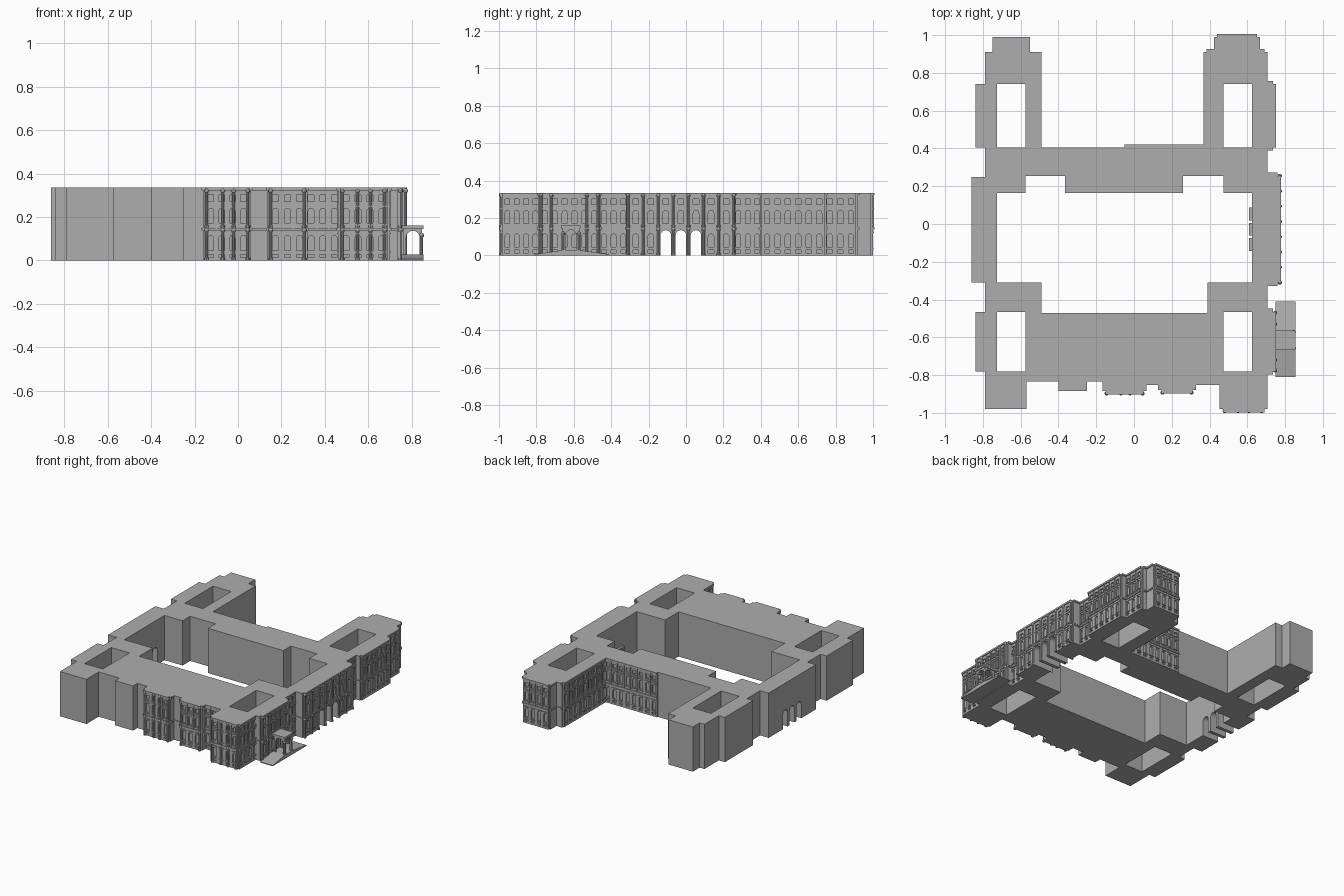
import bpy, bmesh, math
from mathutils import Vector
from mathutils.geometry import tessellate_polygon

if "Cube" in bpy.data.objects:
    bpy.data.objects.remove(bpy.data.objects["Cube"])

H = 0.335
X, Y, Z = Vector((1, 0, 0)), Vector((0, 1, 0)), Vector((0, 0, 1))
O = Vector((0, 0, 0))

stone = bpy.data.materials.new("grey_stone")
stone.diffuse_color = (0.42, 0.42, 0.42, 1)
stone.use_nodes = True
stone.node_tree.nodes["Principled BSDF"].inputs["Base Color"].default_value = stone.diffuse_color


def prism(bm, loops, o, u, v, n, d0, d1):
    """Extrude 2D loops (first is the outline, others are holes) along n."""
    flat = [o + u * a + v * b for lp in loops for a, b in lp]
    tris = tessellate_polygon([[Vector((a, b, 0)) for a, b in lp] for lp in loops])
    lo = [bm.verts.new(p + n * d0) for p in flat]
    hi = [bm.verts.new(p + n * d1) for p in flat]
    new = []
    for t in tris:
        new.append(bm.faces.new([lo[i] for i in t]))
        new.append(bm.faces.new([hi[i] for i in reversed(t)]))
    k = 0
    for lp in loops:
        m = len(lp)
        for i in range(m):
            a, b = k + i, k + (i + 1) % m
            new.append(bm.faces.new((lo[a], lo[b], hi[b], hi[a])))
        k += m
    bmesh.ops.recalc_face_normals(bm, faces=new)


def rect(u0, u1, v0, v1):
    return [(u0, v0), (u1, v0), (u1, v1), (u0, v1)]


def arch(c, w, z0, top, n=8):
    r = w / 2
    arc = [(c - r * math.cos(math.pi * i / n), top - r + r * math.sin(math.pi * i / n))
           for i in range(n + 1)]
    return [(c - r, z0)] + arc + [(c + r, z0)]


def finish(bm, name, smooth=False):
    me = bpy.data.meshes.new(name)
    bm.to_mesh(me)
    bm.free()
    me.materials.append(stone)
    ob = bpy.data.objects.new(name, me)
    bpy.context.collection.objects.link(ob)
    if smooth:
        bpy.ops.object.select_all(action='DESELECT')
        ob.select_set(True)
        bpy.context.view_layer.objects.active = ob
        bpy.ops.object.shade_smooth_by_angle()
    return ob


# Plan outline, counter-clockwise; the decorated stretch comes first
decorated = [(-.15, -.835), (-.15, -.885), (.05, -.885), (.05, -.835), (.145, -.835),
             (.145, -.88), (.31, -.88), (.31, -.835), (.47, -.835), (.47, -.98),
             (.69, -.98), (.69, -.78), (.735, -.78), (.735, -.465), (.69, -.465),
             (.69, -.31), (.76, -.31), (.76, .255), (.69, .255), (.69, .405),
             (.735, .405), (.735, .74), (.69, .74), (.69, .91), (.65, .91), (.65, .99),
             (.44, .99), (.44, .91), (.385, .91), (.385, .405), (-.05, .405)]
plain = [(-.49, .405), (-.49, .91), (-.55, .91), (-.55, .99), (-.75, .99), (-.75, .91),
         (-.79, .91), (-.79, .74), (-.84, .74), (-.84, .405), (-.79, .405), (-.79, .25),
         (-.86, .25), (-.86, -.31), (-.79, -.31), (-.79, -.465), (-.84, -.465),
         (-.84, -.78), (-.79, -.78), (-.79, -.98), (-.57, -.98), (-.57, -.835),
         (-.4, -.835), (-.4, -.885), (-.25, -.885), (-.25, -.835)]
court = [(-.725, -.31), (-.49, -.31), (-.49, -.47), (.39, -.47), (.39, -.31), (.625, -.31),
         (.625, .165), (.475, .165), (.475, .255), (.26, .255), (.26, .165), (-.365, .165),
         (-.365, .255), (-.575, .255), (-.575, .165), (-.725, .165)]
light_wells = [rect(x, x + .15, y0, y1) for x in (-.725, .475)
               for y0, y1 in ((.405, .74), (-.78, -.465))]

# Main building mass
bm = bmesh.new()
prism(bm, [decorated + plain, court] + light_wells, O, X, Y, Z, 0, H)
mass = finish(bm, "building_mass")

# Three arched passages cut through both side wings
gates = [-.0275 + k * .0807 for k in (-1, 0, 1)]
bm = bmesh.new()
for y in gates:
    prism(bm, [arch(y, .056, -.1, .135, 10)], O, Y, Z, X, -1, 1)
cutter = finish(bm, "passage_cutter")
cutter.hide_render = True
mod = mass.modifiers.new("passages", 'BOOLEAN')
mod.operation, mod.solver, mod.object = 'DIFFERENCE', 'EXACT', cutter
bpy.context.view_layer.objects.active = mass
bpy.ops.object.modifier_apply(modifier=mod.name)
bpy.data.objects.remove(cutter)

# Arched surrounds of the passages on the courtyard side
bm = bmesh.new()
for y in gates:
    prism(bm, [[(y - .034, 0)] + arch(y, .056, 0, .135, 10)
               + [(y + .034, 0), (y + .034, .145), (y - .034, .145)]], O, Y, Z, X, .61, .626)
finish(bm, "courtyard_arch_surrounds")


def facade(p, q, idx):
    """Thin wall skin with window openings, courses, sills and hoods."""
    o = Vector((*p, 0))
    d = Vector((*q, 0)) - o
    L, u = d.length, d.normalized()
    n = u.cross(Z)
    central = p == (.76, -.31)
    count = 7 if central else (round(L / .055) if L > .1 else 0)
    pitch = L / max(count, 1)
    w = min(.03, pitch * .5)
    bm = bmesh.new()
    outline, holes, trims = [(0, 0)], [], []
    for k in range(count):
        c = (k + .5) * pitch
        if central and 2 <= k <= 4:
            outline += arch(c, .056, 0, .135, 10)
        else:
            holes += [rect(c - w / 2, c + w / 2, .014, .028), arch(c, w, .045, .115)]
            trims += [rect(c - w * .75, c + w * .75, .121, .127),
                      rect(c - w * .7, c + w * .7, .036, .041)]
        holes += [arch(c, w, .172, .24), rect(c - w / 2, c + w / 2, .272, .302)]
        trims += [rect(c - w * .75, c + w * .75, .247, .254),
                  rect(c - w * .7, c + w * .7, .162, .168),
                  rect(c - w * .6, c + w * .6, .264, .268)]
        if k:
            trims.append(rect(k * pitch - .003, k * pitch + .003, .15, .32))
    outline += [(L, 0), (L, H), (0, H)]
    prism(bm, [outline] + holes, o, u, Z, n, 0, .01)
    for t in trims:
        prism(bm, [t], o, u, Z, n, .01, .015)
    # string course and cornice
    for z0, z1 in ((.139, .15), (.322, H)):
        prism(bm, [rect(0, L, z0, z1)], o, u, Z, n, .01, .017)
    finish(bm, f"facade_{idx}")


for i in range(len(decorated) - 1):
    facade(decorated[i], decorated[i + 1], i)


# Two-storey engaged columns with round capitals
def tube(bm, x, y, z0, z1, r):
    ret = bmesh.ops.create_cone(bm, cap_ends=True, segments=10, radius1=r, radius2=r, depth=z1 - z0)
    bmesh.ops.translate(bm, verts=ret['verts'], vec=(x, y, (z0 + z1) / 2))


def ball(bm, x, y, z, r=.011):
    ret = bmesh.ops.create_uvsphere(bm, u_segments=10, v_segments=6, radius=r)
    bmesh.ops.translate(bm, verts=ret['verts'], vec=(x, y, z))


spots = [(x, -.897) for x in (-.145, -.07, -.02, .045)]
spots += [(x, -.892) for x in (.15, .305)]
spots += [(x, -.99) for x in (.48, .55, .61, .675)]
spots += [(.747, y) for y in (-.775, -.72, -.53, -.47)]
spots += [(.772, -.31 + k * .565 / 7) for k in range(8)]
bm = bmesh.new()
for x, y in spots:
    for z0, z1 in ((0, .143), (.15, .325)):
        tube(bm, x, y, z0, z1, .007)
        tube(bm, x, y, z0, z0 + .012, .01)
        ball(bm, x, y, z1 - .004)
finish(bm, "columns", True)

# Carriage ramp in front of the side entrance
bm = bmesh.new()
prism(bm, [[(-.81, 0), (-.41, 0), (-.41, .006), (-.57, .028), (-.66, .028), (-.81, .006)]],
      O, Y, Z, X, .75, .855)
finish(bm, "carriage_ramp")

# Entrance porch: arched walls and flat roof
bm = bmesh.new()
for y in (-.66, -.582):
    side = [(.76, .02)] + arch(.805, .062, .02, .137) + [(.848, .02), (.848, .145), (.76, .145)]
    prism(bm, [side], O, X, Z, Y, y, y + .012)
front = [(-.66, .02)] + arch(-.615, .058, .02, .137) + [(-.57, .02), (-.57, .145), (-.66, .145)]
prism(bm, [front], O, Y, Z, X, .836, .848)
prism(bm, [rect(.745, .855, -.667, -.563)], O, X, Y, Z, .145, .16)
finish(bm, "entrance_porch")
bm = bmesh.new()
for y in (-.658, -.572):
    tube(bm, .846, y, .02, .115, .007)
    ball(bm, .846, y, .117)
finish(bm, "porch_columns", True)
